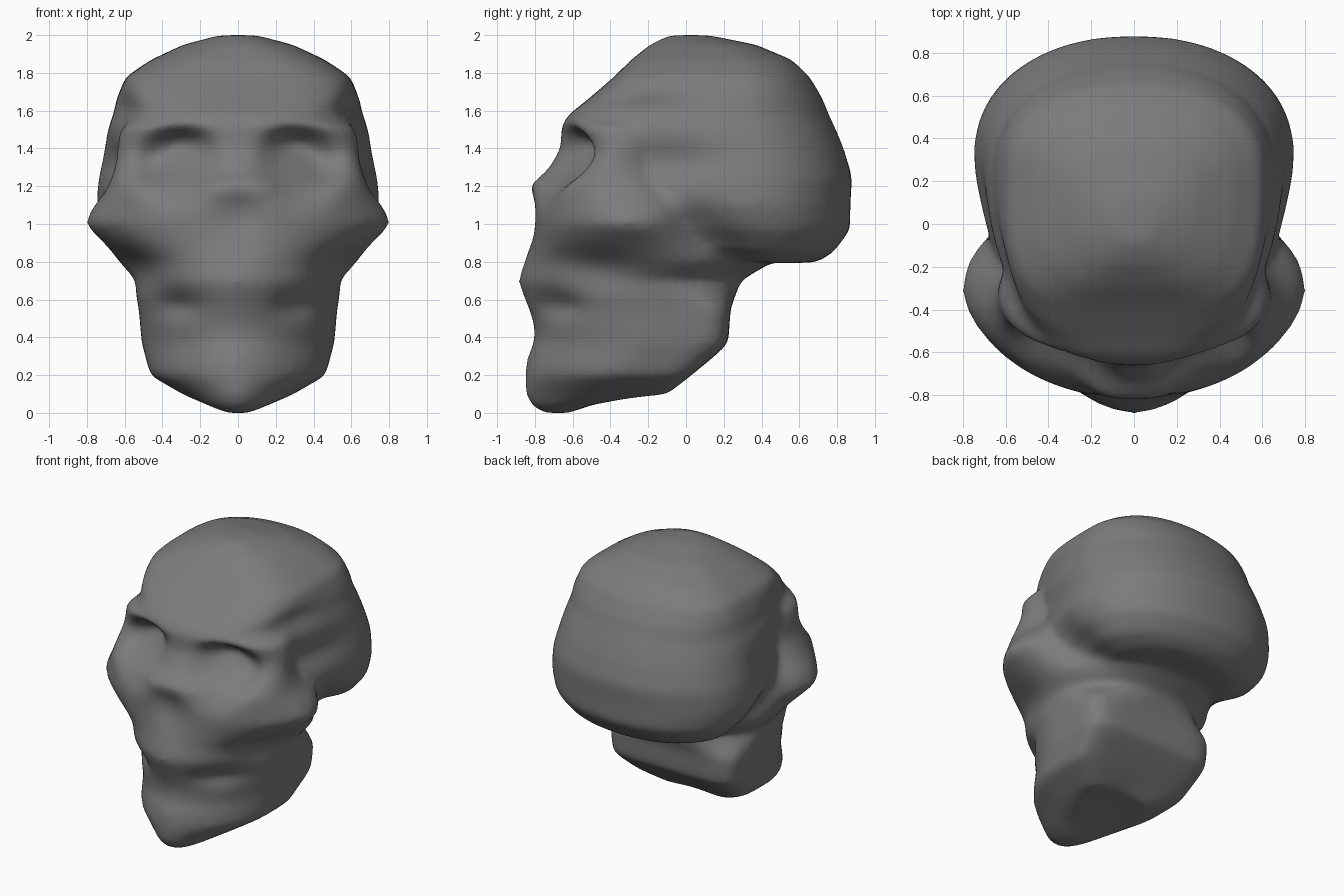
import bpy
import bmesh
from math import sin, cos, pi, exp
from mathutils import Vector

old = bpy.data.objects.get("Cube")
if old:
    bpy.data.objects.remove(old, do_unlink=True)

SIDES = 64

# Horizontal sections: height, front y, back y, half width, front squareness
CRANIUM = [
    (.795, -.30, .69, .48, 2), (.85, -.40, .78, .62, 2), (.97, -.50, .87, .71, 2),
    (1.1, -.55, .87, .75, 2), (1.25, -.6, .88, .74, 2.2), (1.4, -.63, .835, .71, 2.2),
    (1.52, -.65, .785, .685, 2.2), (1.58, -.62, .755, .66, 2.6), (1.66, -.52, .725, .645, 3.5),
    (1.78, -.38, .655, .595, 4), (1.87, -.29, .56, .46, 3.5), (1.95, -.19, .37, .29, 2.5),
    (2, -.09, .12, .1, 2),
]
FACE = [
    (0, -.76, -.62, .06, 2), (.04, -.82, -.5, .16, 1.8), (.09, -.85, -.1, .28, 1.7),
    (.2, -.855, .03, .465, 1.7), (.3, -.84, .15, .49, 1.7), (.37, -.81, .225, .51, 1.7),
    (.55, -.835, .235, .525, 1.8), (.7, -.89, .29, .56, 1.7), (.8, -.855, .46, .64, 1.8),
    (.9, -.825, .32, .71, 2), (1, -.815, .2, .77, 2), (1.1, -.815, .2, .75, 2),
    (1.2, -.835, .1, .69, 2), (1.29, -.73, 0, .67, 2.2), (1.4, -.665, 0, .65, 2.2),
    (1.52, -.66, 0, .62, 2.2), (1.57, -.6, 0, .5, 2.2),
]


def signed_power(value, power):
    return (1 if value >= 0 else -1) * abs(value) ** power


def loft(bm, sections, widest, back_squareness):
    """Closed skin through egg-shaped sections, widest part way back."""
    rings = []
    for z, front, back, width, square in sections:
        middle = front + (back - front) * widest(z)
        ring = []
        for i in range(SIDES):
            a = 2 * pi * i / SIDES
            if sin(a) < 0:
                n, depth = square, middle - front
            else:
                n, depth = back_squareness(z), back - middle
            x = width * signed_power(cos(a), 2 / n)
            y = middle + depth * signed_power(sin(a), 2 / n)
            ring.append(bm.verts.new((x, y, z)))
        rings.append(ring)
    for low, high in zip(rings, rings[1:]):
        for i in range(SIDES):
            j = (i + 1) % SIDES
            bm.faces.new((low[i], low[j], high[j], high[i]))
    bm.faces.new(rings[0][::-1])
    bm.faces.new(rings[-1])


def apply_modifier(obj, kind, **settings):
    modifier = obj.modifiers.new(kind.title(), kind)
    for key, value in settings.items():
        setattr(modifier, key, value)
    bpy.ops.object.modifier_apply(modifier=modifier.name)


def sculpt(mesh, centre, radius, push, hardness=1):
    """Push the surface around a centre, on both sides of the skull."""
    for side in (1, -1):
        if side < 0 and centre[0] == 0:
            continue
        for v in mesh.vertices:
            p = (v.co.x * side, v.co.y, v.co.z)
            d = sum(((a - b) / r) ** 2 for a, b, r in zip(p, centre, radius))
            if d < 6:
                w = exp(-d ** hardness)
                v.co += Vector((push[0] * side, push[1], push[2])) * w


# Cranium and face volumes
bm = bmesh.new()
loft(bm, CRANIUM, lambda z: .61, lambda z: 2.2)
loft(bm, FACE, lambda z: .6 if z < .65 else .5, lambda z: 7 if z < .65 else 2.2)
bmesh.ops.recalc_face_normals(bm, faces=bm.faces[:])
mesh = bpy.data.meshes.new("skull")
bm.to_mesh(mesh)
bm.free()
skull = bpy.data.objects.new("skull", mesh)
bpy.context.collection.objects.link(skull)
bpy.ops.object.select_all(action='DESELECT')
bpy.context.view_layer.objects.active = skull
skull.select_set(True)

# Fuse the volumes into one skin
apply_modifier(skull, 'REMESH', mode='VOXEL', voxel_size=.024)
apply_modifier(skull, 'SMOOTH', factor=.5, iterations=12)
mesh = skull.data

# Eye sockets, reaching back to the outer rim
sculpt(mesh, (.32, -.62, 1.3), (.2, .5, .19), (0, .08, 0), 2)
sculpt(mesh, (.42, -.5, 1.33), (.19, .4, .13), (0, .09, 0))
sculpt(mesh, (.28, -.55, 1.43), (.13, .4, .07), (0, .06, .01))
# Brow ridge
sculpt(mesh, (.32, -.6, 1.54), (.2, .2, .06), (0, -.02, 0))
# Nose cavity
sculpt(mesh, (0, -.82, 1.04), (.12, .2, .12), (0, .035, 0))
# Cheekbones
sculpt(mesh, (.76, -.3, 1.01), (.15, .2, .09), (.035, 0, 0))
# Hollows under the cheekbones
sculpt(mesh, (.55, -.45, .76), (.25, .25, .12), (-.05, .03, 0))
# Gaps behind the cheekbones
sculpt(mesh, (.66, .08, .98), (.2, .14, .14), (-.05, 0, 0))
# Recesses behind the jaw hinge
sculpt(mesh, (.55, .22, .86), (.2, .15, .13), (-.06, 0, .02))
# Mouth corners and groove
sculpt(mesh, (.3, -.65, .57), (.14, .2, .07), (-.02, .04, 0))
sculpt(mesh, (0, -.8, .46), (.3, .2, .08), (0, .015, 0))
# Temples
sculpt(mesh, (.7, -.08, 1.32), (.3, .26, .11), (-.05, 0, 0))
sculpt(mesh, (.66, -.22, 1.62), (.25, .22, .08), (-.04, 0, 0))
# Hollow beneath the jaw
sculpt(mesh, (0, -.22, .1), (.2, .2, .12), (0, 0, .03))

apply_modifier(skull, 'SMOOTH', factor=.5, iterations=4)

# Stand the chin on the ground
lowest = min(v.co.z for v in mesh.vertices)
for v in mesh.vertices:
    v.co.z -= lowest

# Dark grey bone
grey = bpy.data.materials.new("dark grey")
grey.use_nodes = True
colour = (.2, .2, .2, 1)
grey.diffuse_color = colour
grey.node_tree.nodes["Principled BSDF"].inputs["Base Color"].default_value = colour
mesh.materials.clear()
mesh.materials.append(grey)
bpy.ops.object.shade_smooth()
